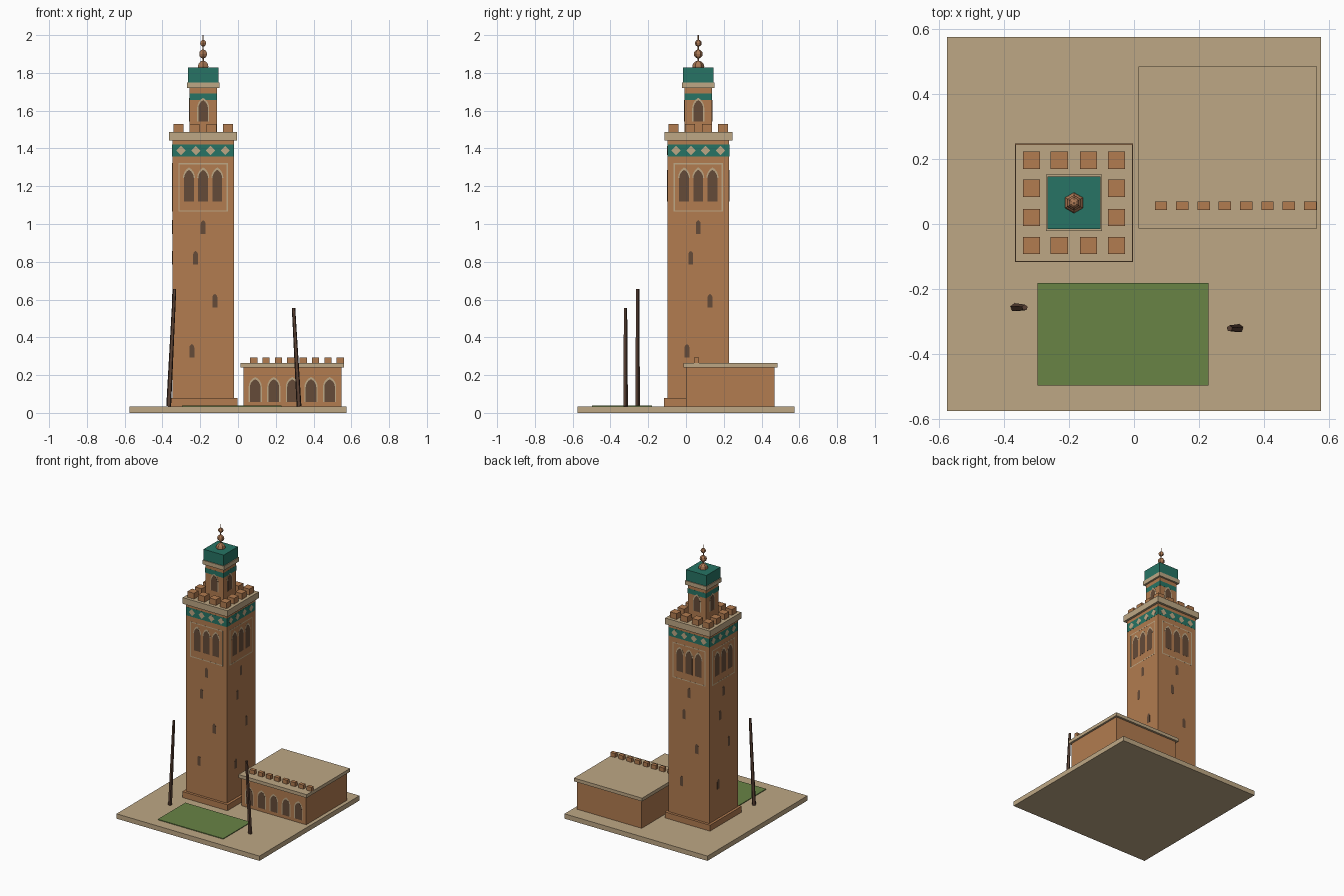
import bpy, bmesh, math
from mathutils import Vector

if "Cube" in bpy.data.objects:
    bpy.data.objects.remove(bpy.data.objects["Cube"], do_unlink=True)


def material(name, r, g, b):
    m = bpy.data.materials.new(name)
    m.use_nodes = True
    m.diffuse_color = (r, g, b, 1)
    m.node_tree.nodes["Principled BSDF"].inputs["Base Color"].default_value = (r, g, b, 1)
    return m


BRICK = material("brick", 0.445, 0.2, 0.08)
STONE = material("pale stone", 0.515, 0.388, 0.232)
TEAL = material("teal tile", 0.02, 0.175, 0.128)
GRASS = material("grass", 0.138, 0.228, 0.06)
DARK = material("dark opening", 0.13, 0.07, 0.04)
BARK = material("bark", 0.1, 0.052, 0.034)
COPPER = material("copper", 0.41, 0.19, 0.09)


def finish(name, bm, mat):
    bmesh.ops.recalc_face_normals(bm, faces=bm.faces)
    mesh = bpy.data.meshes.new(name)
    bm.to_mesh(mesh)
    bm.free()
    mesh.materials.append(mat)
    ob = bpy.data.objects.new(name, mesh)
    bpy.context.collection.objects.link(ob)


def add_box(bm, cx, cy, hx, hy, z0, z1):
    verts = bmesh.ops.create_cube(bm, size=2)["verts"]
    bmesh.ops.scale(bm, vec=(hx, hy, (z1 - z0) / 2), verts=verts)
    bmesh.ops.translate(bm, vec=(cx, cy, (z0 + z1) / 2), verts=verts)


def box(name, mat, *dims):
    bm = bmesh.new()
    add_box(bm, *dims)
    finish(name, bm, mat)


def add_plate(bm, outline, cx, cy, half, side, depth):
    """Thin prism on one of four walls; outline is (sideways, height)."""
    a = side * math.pi / 2
    u = Vector((math.cos(a), math.sin(a), 0))
    n = Vector((math.sin(a), -math.cos(a), 0))
    rings = []
    for d in (half - 0.001, half + depth):
        rings.append([bm.verts.new(Vector((cx, cy, z)) + u * s + n * d) for s, z in outline])
    back, front = rings
    bm.faces.new(front)
    bm.faces.new(back[::-1])
    for i in range(len(front)):
        j = (i + 1) % len(front)
        bm.faces.new((back[i], back[j], front[j], front[i]))


def plates(name, mat, outlines, cx, cy, half, depth, sides=range(4)):
    bm = bmesh.new()
    for side in sides:
        for outline in outlines:
            add_plate(bm, outline, cx, cy, half, side, depth)
    finish(name, bm, mat)


def arch(s, w, z0, z1, rise=1.5):
    """Pointed arch of half width w, made of two circular arcs."""
    spring = z1 - w * rise
    r = (w * w + (w * rise) ** 2) / (2 * w)
    sweep = math.asin(w * rise / r)
    right = [(w - r + r * math.cos(sweep * i / 4), spring + r * math.sin(sweep * i / 4))
             for i in range(5)]
    pts = [(w, z0)] + right + [(-x, z) for x, z in reversed(right[:-1])] + [(-w, z0)]
    return [(s + x, z) for x, z in pts]


def rect(s0, s1, z0, z1):
    return [(s0, z0), (s1, z0), (s1, z1), (s0, z1)]


# Ground
G = 0.035
box("ground_slab", STONE, 0, 0, 0.575, 0.575, 0, G)
box("lawn", GRASS, -0.034, -0.339, 0.263, 0.158, G, G + 0.005)

# Tower body
TX, TY, TH = -0.1845, 0.065, 0.1635
RIM, PANE = 0.0004, 0.0008
box("tower_plinth", BRICK, TX, TY, 0.182, 0.182, G, 0.078)
box("tower_shaft", BRICK, TX, TY, TH, TH, G, 1.445)
box("tower_tile_band", TEAL, TX, TY, TH + 0.0005, TH + 0.0005, 1.358, 1.42)
box("tower_cornice", STONE, TX, TY, 0.18, 0.18, 1.443, 1.488)

D = 0.025
plates("band_diamonds", STONE,
       [[(s - D, 1.389), (s, 1.389 - D), (s + D, 1.389), (s, 1.389 + D)]
        for s in (-0.117, -0.039, 0.039, 0.117)], TX, TY, TH + 0.0005, RIM)

# Framed triple windows on every wall
F, W = 0.131, 0.007
plates("panel_frame", STONE,
       [rect(-F, F, 1.065, 1.065 + W), rect(-F, F, 1.322 - W, 1.322),
        rect(-F, W - F, 1.065 + W, 1.322 - W), rect(F - W, F, 1.065 + W, 1.322 - W)],
       TX, TY, TH, RIM)
columns = (-0.075, 0, 0.075)
plates("tower_window_rims", STONE, [arch(s, 0.032, 1.243, 1.3, 1.75) for s in columns],
       TX, TY, TH, RIM)
plates("tower_windows", DARK, [arch(s, 0.026, 1.12, 1.287, 1.75) for s in columns],
       TX, TY, TH, PANE)

# Stair slits
slits = [(0.0, 0.948), (-0.04, 0.785), (0.062, 0.558), (-0.06, 0.292)]
plates("stair_slits", DARK, [arch(s, 0.013, z, z + 0.072) for s, z in slits],
       TX, TY, TH, RIM)

# Tower battlements: outer ring of a four by four grid
bm = bmesh.new()
steps = (-0.131, -0.045, 0.045, 0.131)
for x in steps:
    for y in steps:
        if max(abs(x), abs(y)) > 0.1:
            add_box(bm, TX + x, TY + y, 0.0265, 0.0265, 1.488, 1.53)
finish("tower_merlons", bm, BRICK)

# Lantern
LH = 0.073
box("lantern_shaft", BRICK, TX, TY, LH, LH, 1.488, 1.722)
box("lantern_tile_band", TEAL, TX, TY, LH + 0.0005, LH + 0.0005, 1.657, 1.692)
box("lantern_cornice", STONE, TX, TY, 0.0865, 0.0865, 1.72, 1.75)
box("lantern_cap", TEAL, TX, TY, 0.081, 0.081, 1.75, 1.828)
plates("lantern_window_rims", STONE, [arch(0, 0.032, 1.542, 1.668, 1.7)],
       TX, TY, LH, PANE)
plates("lantern_windows", DARK, [arch(0, 0.025, 1.542, 1.656, 1.7)],
       TX, TY, LH, 2 * PANE)

# Finial
bm = bmesh.new()
for z, r in ((1.833, 0.032), (1.9, 0.024), (1.957, 0.018)):
    ball = bmesh.ops.create_uvsphere(bm, u_segments=6, v_segments=6, radius=r)["verts"]
    bmesh.ops.translate(bm, vec=(TX, TY, z), verts=ball)
rod = bmesh.ops.create_cone(bm, cap_ends=True, segments=6, radius1=0.004,
                            radius2=0.003, depth=0.172)["verts"]
bmesh.ops.translate(bm, vec=(TX, TY, 1.914), verts=rod)
finish("finial", bm, COPPER)

# Prayer hall
HX, HY, HH = 0.288, 0.235, 0.234
box("hall_walls", BRICK, HX, HY, 0.26, HH, G, 0.242)
box("hall_roof", STONE, HX, HY, 0.274, 0.2495, 0.24, 0.264)
bays = [i * 0.0985 for i in range(-2, 3)]
plates("hall_arch_rims", STONE, [arch(s, 0.035, 0.058, 0.19) for s in bays],
       HX, HY, HH, RIM, [0])
plates("hall_arches", DARK, [arch(s, 0.028, 0.058, 0.178) for s in bays],
       HX, HY, HH, PANE, [0])
bm = bmesh.new()
for i in range(8):
    add_box(bm, 0.083 + i * 0.0655, 0.056, 0.019, 0.013, 0.264, 0.293)
finish("hall_merlons", bm, BRICK)


# Leaning trunks, five sided with a flat side to the front
def trunk(name, base, top):
    base, top = Vector(base), Vector(top)
    axis = top - base
    bm = bmesh.new()
    verts = bmesh.ops.create_cone(bm, cap_ends=True, segments=5, radius1=0.0135,
                                  radius2=0.0095, depth=axis.length)["verts"]
    lean = Vector((0, 0, 1)).rotation_difference(axis).to_matrix()
    bmesh.ops.rotate(bm, cent=(0, 0, 0), matrix=lean, verts=verts)
    bmesh.ops.translate(bm, vec=(base + top) / 2, verts=verts)
    finish(name, bm, BARK)


trunk("right_trunk", (-0.367, -0.257, G), (-0.336, -0.257, 0.655))
trunk("left_trunk", (0.323, -0.321, G), (0.294, -0.321, 0.555))
